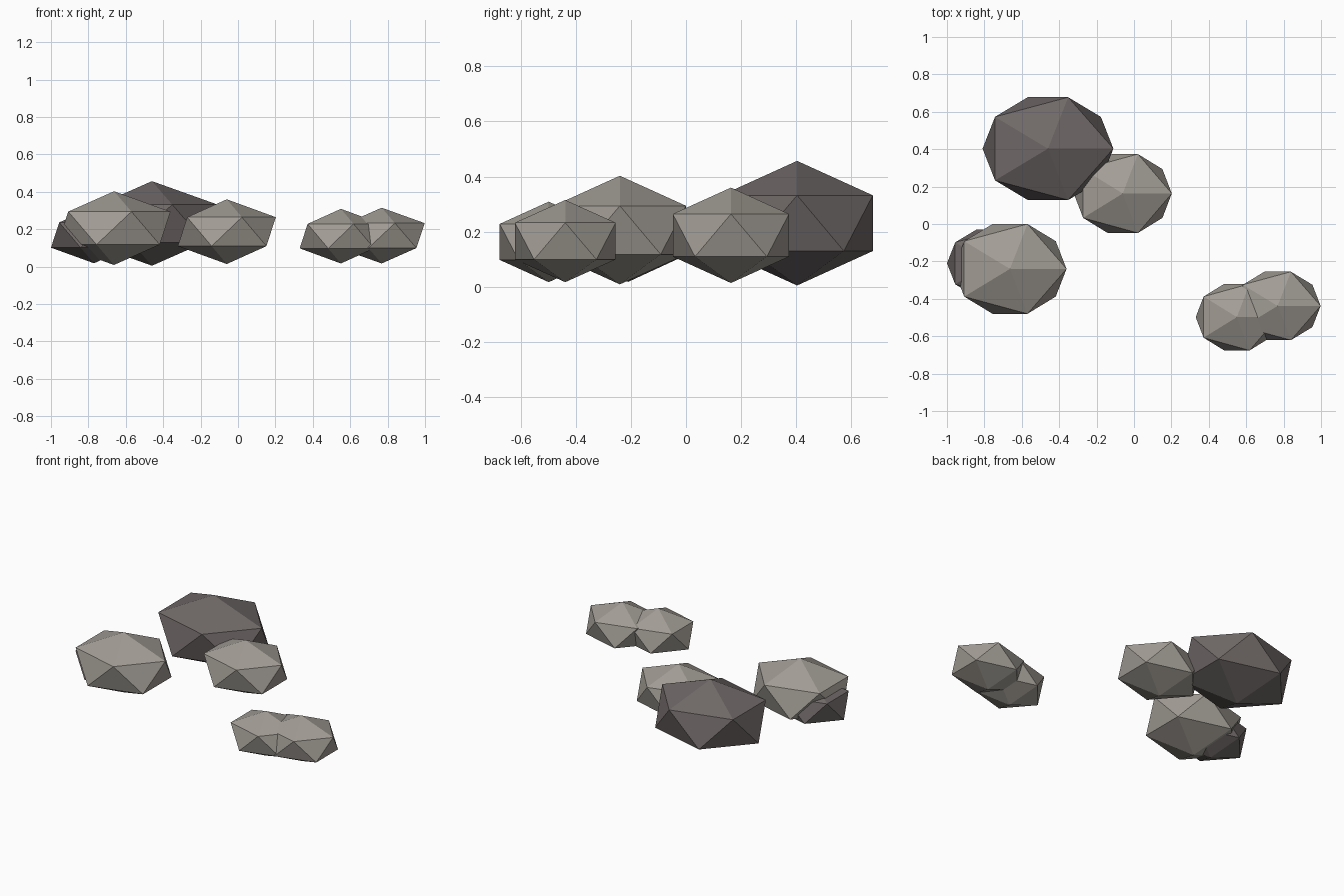
import bpy

if "Cube" in bpy.data.objects:
    bpy.data.objects.remove(bpy.data.objects["Cube"])


def make_material(name, rgb):
    m = bpy.data.materials.new(name)
    m.diffuse_color = (*rgb, 1)
    m.use_nodes = True
    m.node_tree.nodes["Principled BSDF"].inputs["Base Color"].default_value = m.diffuse_color
    return m


light = make_material("light_stone", (0.36, 0.335, 0.30))
dark = make_material("dark_stone", (0.16, 0.14, 0.137))


def rock(name, centre, radii, material):
    """Flat-faced boulder: a squashed icosahedron."""
    bpy.ops.mesh.primitive_ico_sphere_add(subdivisions=1, radius=1, location=centre)
    ob = bpy.context.object
    ob.name = name
    ob.scale = radii
    bpy.ops.object.transform_apply(location=False, rotation=False, scale=True)
    ob.data.materials.append(material)


# Back group: large dark boulder with a lighter one leaning on it
rock("large_boulder", (-0.46, 0.403, 0.231), (0.391, 0.323, 0.226), dark)
rock("middle_boulder", (-0.06, 0.163, 0.187), (0.293, 0.248, 0.173), light)

# Left group: light boulder half covering a small dark one
rock("left_boulder", (-0.663, -0.24, 0.206), (0.338, 0.282, 0.197), light)
rock("left_small_rock", (-0.77, -0.21, 0.169), (0.257, 0.213, 0.151), dark)

# Right group: two small merged rocks
rock("right_inner_rock", (0.55, -0.498, 0.163), (0.246, 0.209, 0.146), light)
rock("right_outer_rock", (0.768, -0.438, 0.166), (0.257, 0.215, 0.149), light)
